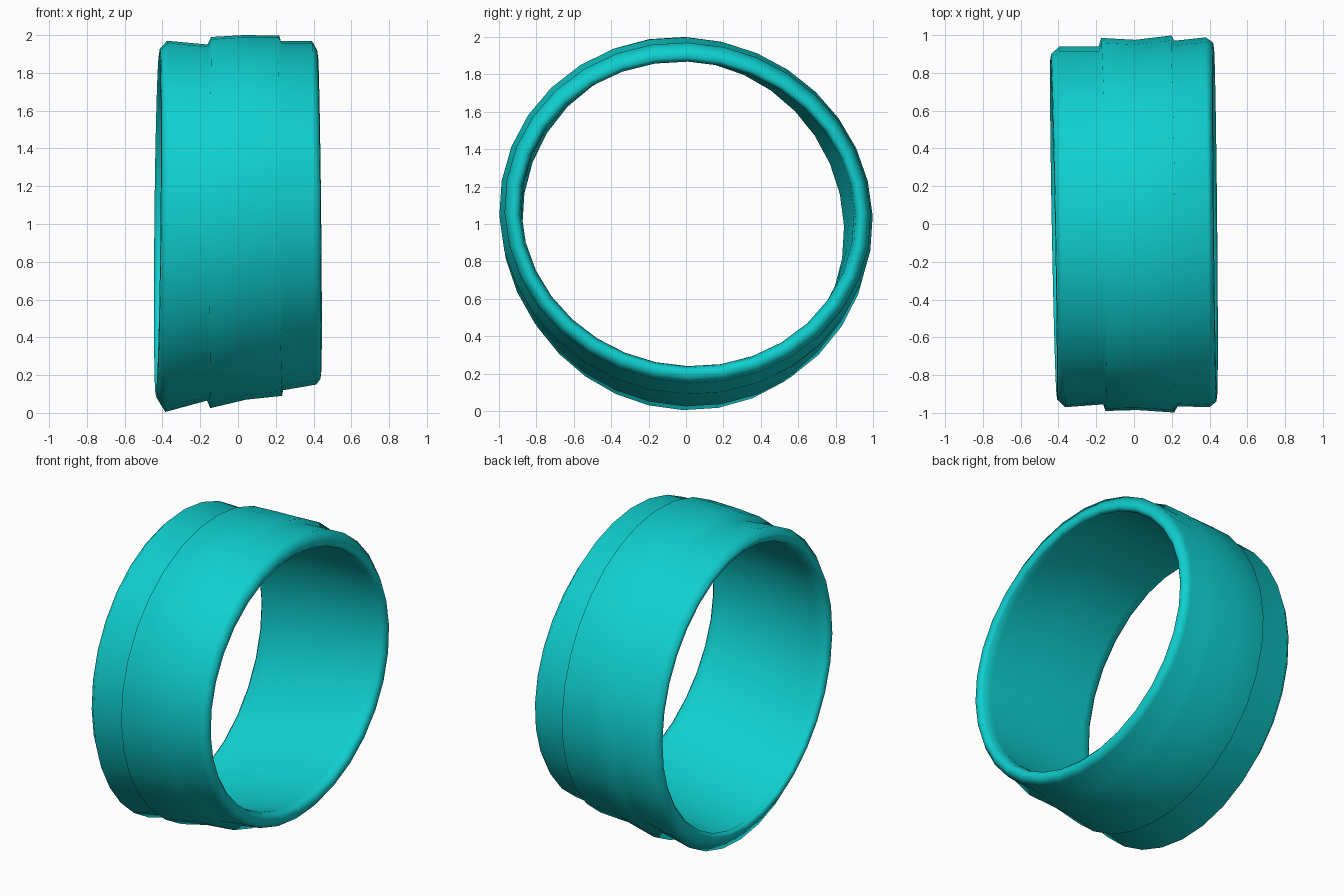
import bpy, bmesh, math

if "Cube" in bpy.data.objects:
    bpy.data.objects.remove(bpy.data.objects["Cube"])

SEGMENTS = 32
SKEW = 0.018       # slight diagonal ovalness of the band

# Outer stations from left rim to right rim:
# x at (top, bottom, back, front), then reach of the loop at (top, bottom, back, front)
OUTER = [
    ((-0.405, -0.440, -0.455, -0.390), (1.93, 0.08, 0.90, -0.93)),
    ((-0.370, -0.390, -0.410, -0.350), (1.97, 0.005, 0.94, -0.97)),
    ((-0.160, -0.165, -0.200, -0.150), (1.95, 0.065, 0.94, -0.955)),
    ((-0.140, -0.150, -0.185, -0.140), (1.99, 0.025, 0.985, -0.99)),
    ((0.020, 0.050, 0.000, 0.020), (2.00, 0.07, 0.975, -0.985)),
    ((0.210, 0.240, 0.190, 0.220), (1.998, 0.09, 0.998, -0.998)),
    ((0.220, 0.245, 0.205, 0.240), (1.97, 0.12, 0.97, -0.965)),
    ((0.380, 0.425, 0.370, 0.410), (1.97, 0.15, 0.988, -0.97)),
    ((0.410, 0.445, 0.410, 0.445), (1.92, 0.18, 0.96, -0.94)),
]


def inset(station, amount, dx=0.0):
    """Shrink a station inward and slide it along x."""
    xs, (top, bottom, back, front) = station
    return (tuple(x + dx for x in xs),
            (top - amount, bottom + amount, back - amount, front + amount))


def add_loop(bm, station):
    """One slightly tilted, slightly oval loop of vertices."""
    (xt, xb, xk, xf), (top, bottom, back, front) = station
    verts = []
    for i in range(SEGMENTS):
        a = 2 * math.pi * i / SEGMENTS
        c, s = math.cos(a), math.sin(a)
        x = (xk * (1 + c) + xf * (1 - c) + xt * (1 + s) + xb * (1 - s)) / 4
        x += ((xk + xf) - (xt + xb)) / 4 * math.cos(2 * a)
        k = 1 - SKEW * math.sin(2 * a)
        y = (back + front) / 2 + (back - front) / 2 * c * k
        z = (top + bottom) / 2 + (top - bottom) / 2 * s * k
        verts.append(bm.verts.new((x, y, z)))
    return verts


# Closed profile: outer wall, rounded right lip, plain inner wall, rounded left lip
left, mid, right = OUTER[0], OUTER[4], OUTER[-1]
profile = OUTER + [
    inset(right, 0.030, 0.004),
    inset(right, 0.052, -0.015),
    inset(OUTER[7], 0.090, -0.03),
    inset(mid, 0.105),
    inset(OUTER[1], 0.095, 0.03),
    inset(left, 0.046, 0.015),
    inset(left, 0.024, -0.004),
]

bm = bmesh.new()
loops = [add_loop(bm, st) for st in profile]
for j, loop in enumerate(loops):
    following = loops[(j + 1) % len(loops)]
    for i in range(SEGMENTS):
        n = (i + 1) % SEGMENTS
        bm.faces.new((loop[i], loop[n], following[n], following[i]))
bmesh.ops.recalc_face_normals(bm, faces=bm.faces)
for f in bm.faces:
    f.smooth = True

mesh = bpy.data.meshes.new("ring_band")
bm.to_mesh(mesh)
bm.free()
band = bpy.data.objects.new("ring_band", mesh)
bpy.context.collection.objects.link(band)

# Wide walls dominate the smooth shading, so the steps stay subtle
weighted = band.modifiers.new("weighted_normals", 'WEIGHTED_NORMAL')
weighted.mode = 'FACE_AREA'

teal = bpy.data.materials.new("teal")
teal.diffuse_color = (0.005, 0.62, 0.62, 1.0)
teal.use_nodes = True
teal.node_tree.nodes["Principled BSDF"].inputs["Base Color"].default_value = teal.diffuse_color
mesh.materials.append(teal)
